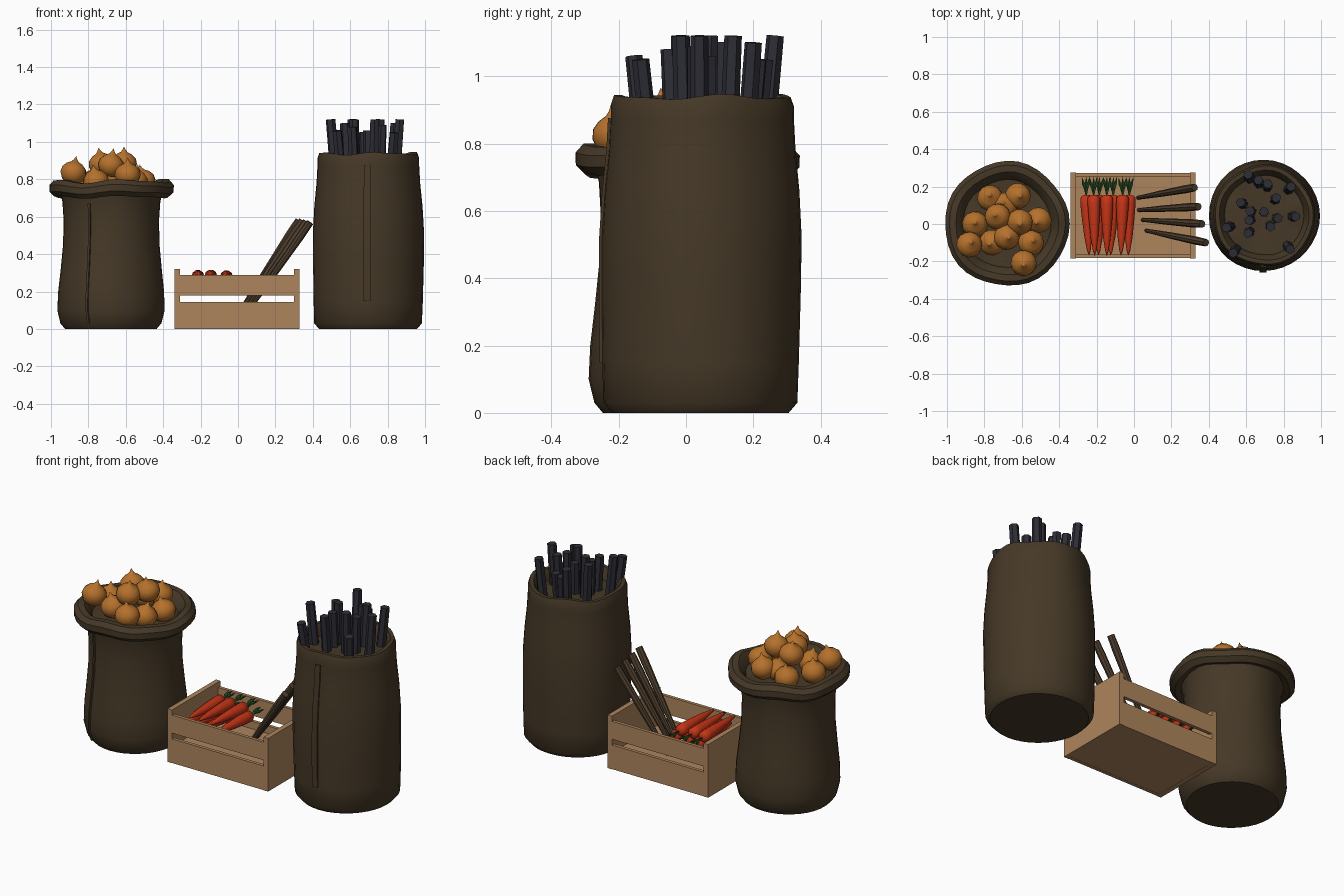
import bpy
import bmesh
from math import sin, cos, pi, radians
from mathutils import Vector

if "Cube" in bpy.data.objects:
    bpy.data.objects.remove(bpy.data.objects["Cube"])


def material(name, rgb):
    m = bpy.data.materials.new(name)
    m.use_nodes = True
    m.diffuse_color = (*rgb, 1)
    m.node_tree.nodes["Principled BSDF"].inputs["Base Color"].default_value = (*rgb, 1)
    return m


BURLAP = material("dark burlap", (0.060, 0.040, 0.020))
WOOD = material("crate wood", (0.42, 0.235, 0.11))
ONION = material("onion skin", (0.46, 0.165, 0.025))
CARROT = material("carrot orange", (0.56, 0.035, 0.008))
LEAF = material("leaf green", (0.025, 0.09, 0.022))
ROOT = material("root brown", (0.075, 0.048, 0.026))
COAL = material("charcoal", (0.026, 0.026, 0.036))


def finish(bm, name, mat, smooth=None):
    bmesh.ops.recalc_face_normals(bm, faces=bm.faces)
    mesh = bpy.data.meshes.new(name)
    bm.to_mesh(mesh)
    bm.free()
    mesh.materials.append(mat)
    ob = bpy.data.objects.new(name, mesh)
    bpy.context.scene.collection.objects.link(ob)
    if smooth:
        bpy.ops.object.select_all(action='DESELECT')
        ob.select_set(True)
        bpy.context.view_layer.objects.active = ob
        bpy.ops.object.shade_smooth_by_angle(angle=radians(smooth))
    return ob


def lathe(bm, profile, sides, place):
    """Revolve (radius, height) points; place(r, angle, h) gives the position."""
    rings = []
    for r, h in profile:
        if r == 0:
            rings.append([bm.verts.new(place(0, 0, h))])
        else:
            rings.append([bm.verts.new(place(r, 2 * pi * i / sides, h)) for i in range(sides)])
    for a, b in zip(rings, rings[1:]):
        for i in range(sides):
            j = (i + 1) % sides
            if len(a) == 1:
                bm.faces.new((a[0], b[i], b[j]))
            elif len(b) == 1:
                bm.faces.new((a[i], a[j], b[0]))
            else:
                bm.faces.new((a[i], a[j], b[j], b[i]))


def along(start, end):
    """Placement function that turns a lathe's axis from start towards end."""
    start = Vector(start)
    turn = (Vector(end) - start).to_track_quat('Z', 'Y')
    return lambda r, a, h: start + turn @ Vector((r * cos(a), r * sin(a), h))


def sack_place(cx, cy, top, wave):
    def place(r, a, h):
        k = (h / top) ** 3
        r2 = r * (1 + 0.008 * sin(3 * a + 4 * h) + 0.014 * k * sin(5 * a + 1))
        dz = wave * k * (sin(4 * a + 0.5) + 0.6 * sin(7 * a)) if h > top * 0.85 else 0
        return Vector((cx + r2 * cos(a), cy + r2 * sin(a), h + dz))
    return place


def sack(name, profile, place):
    bm = bmesh.new()
    lathe(bm, profile, 36, place)
    return finish(bm, name, BURLAP, 40)


def seam(name, profile, place, angle, width):
    """Raised strip that follows the sack's outer profile."""
    bm = bmesh.new()
    rows = []
    for r, h in profile:
        d = width / r / 2
        rows.append([bm.verts.new(place(r + e, angle + s * d, h))
                     for s, e in ((-1, -0.006), (-1, 0.008), (1, 0.008), (1, -0.006))])
    for a, b in zip(rows, rows[1:]):
        for i in range(3):
            bm.faces.new((a[i], a[i + 1], b[i + 1], b[i]))
    bm.faces.new(rows[0])
    bm.faces.new(rows[-1])
    finish(bm, name, BURLAP, 40)


# Onion sack with rolled rim
place_a = sack_place(-0.68, 0, 0.78, 0.008)
body_a = [(0.27, 0.03), (0.287, 0.10), (0.283, 0.2), (0.27, 0.32), (0.258, 0.45), (0.255, 0.58), (0.262, 0.68)]
rim_a = [(0.272, 0.715), (0.305, 0.705), (0.332, 0.73), (0.333, 0.765), (0.31, 0.79), (0.275, 0.79),
         (0.25, 0.765), (0.235, 0.735), (0, 0.735)]
sack("onion_sack", [(0, 0), (0.245, 0.0)] + body_a + rim_a, place_a)
seam("onion_sack_seam", body_a[:], place_a, radians(-116), 0.012)

# Charcoal sack with folded lip
place_b = sack_place(0.695, 0.045, 0.94, 0.006)
body_b = [(0.292, 0.15), (0.296, 0.35), (0.297, 0.52), (0.289, 0.66), (0.277, 0.78), (0.272, 0.87)]
rim_b = [(0.272, 0.91), (0.262, 0.938), (0.24, 0.938), (0.222, 0.91), (0.212, 0.875), (0, 0.875)]
sack("charcoal_sack", [(0, 0), (0.262, 0), (0.288, 0.03)] + body_b + rim_b, place_b)
seam("charcoal_sack_seam", body_b, place_b, radians(-91), 0.035)

# Onions heaped in the sack
bulb = [(0, -0.062), (0.03, -0.058), (0.057, -0.037), (0.07, -0.004), (0.064, 0.026),
        (0.043, 0.048), (0.02, 0.06), (0.009, 0.073), (0, 0.092)]
onions = [(-.77, .14, .79), (-.62, .15, .81), (-.51, .02, .79), (-.85, 0, .79), (-.88, -.11, .835),
          (-.76, -.1, .79), (-.59, -.21, .825), (-.55, -.1, .79), (-.73, .04, .88),
          (-.61, .01, .885), (-.68, -.07, .875), (-.69, .1, .8)]
bm = bmesh.new()
for i, p in enumerate(onions):
    tip = Vector(p) + Vector((0.2 * sin(i * 2.1), 0.2 * cos(i * 1.7), 1))
    lathe(bm, bulb, 14, along(p, tip))
finish(bm, "onions", ONION, 60)

# Charcoal sticks: x, y, top height
sticks = [(.61, .265, 1.12), (.665, .235, 1.05), (.715, .215, 1.05), (.84, .2, 1.10), (.57, .115, 1.10),
          (.62, .07, 1.12), (.615, .02, 1.08), (.695, .065, 1.06), (.76, .14, 1.12), (.865, .04, 1.12),
          (.495, -.02, 1.12), (.61, -.05, 1.08), (.73, -.015, 1.12), (.77, .03, 1.09),
          (.835, -.135, 1.05), (.53, -.155, 1.06)]
bm = bmesh.new()
for x, y, z in sticks:
    foot = (0.695 + (x - 0.695) * 0.88, 0.045 + (y - 0.045) * 0.88, 0.84)
    length = (Vector((x, y, z)) - Vector(foot)).length
    lathe(bm, [(0, 0), (0.028, 0), (0.026, length), (0, length)], 6, along(foot, (x, y, z)))
finish(bm, "charcoal_sticks", COAL)


# Slatted crate
def board(name, x0, x1, y0, y1, z0, z1):
    bm = bmesh.new()
    bmesh.ops.create_cube(bm, size=1)
    for v in bm.verts:
        v.co = Vector(((x0 + x1) / 2 + v.co.x * (x1 - x0), (y0 + y1) / 2 + v.co.y * (y1 - y0),
                       (z0 + z1) / 2 + v.co.z * (z1 - z0)))
    finish(bm, name, WOOD)


for side, x in (("right", -0.34), ("left", 0.30)):
    board("crate_end_" + side, x, x + 0.03, -0.185, 0.275, 0, 0.32)
for side, y in (("front", -0.183), ("back", 0.253)):
    board("crate_lower_slat_" + side, -0.31, 0.30, y, y + 0.02, 0, 0.145)
    board("crate_upper_slat_" + side, -0.31, 0.30, y, y + 0.02, 0.18, 0.288)
board("crate_floor", -0.31, 0.30, -0.163, 0.253, 0.001, 0.1)

# Carrots in two layers, with leaf tufts
carrots = [(-.255, -.24, .235), (-.185, -.19, .235), (-.11, -.125, .235), (-.025, -.03, .235),
           (-.215, -.21, .28), (-.145, -.145, .282), (-.06, -.07, .278)]
root = [(0, 0), (0.02, 0.002), (0.033, 0.014), (0.034, 0.05), (0.029, 0.13), (0.02, 0.23), (0.009, 0.3), (0, 0.325)]
bm, leaves = bmesh.new(), bmesh.new()
for i, (head, tip, z) in enumerate(carrots):
    top = Vector((head, 0.155, z))
    lathe(bm, root, 10, along(top, (tip, -0.17, z + 0.012)))
    for k in (-1, 0, 1):
        end = top + Vector((0.018 * k, 0.085 + 0.012 * sin(i * 3 + k), 0.012 - 0.008 * abs(k)))
        lathe(leaves, [(0, -0.005), (0.004, 0), (0.005, 0.04), (0.009, 0.06), (0.004, 0.08), (0, 0.1)], 5,
              along(top, end))
finish(bm, "carrots", CARROT, 50)
finish(leaves, "carrot_leaves", LEAF, 50)

# Long brown roots leaning out of the crate
bm = bmesh.new()
for foot, end in (((.02, .14, .11), (.325, .195, .58)), ((.025, .075, .11), (.345, .093, .58)),
                  ((.045, .022, .11), (.365, 0, .575)), ((.065, -.035, .11), (.385, -.1, .57))):
    length = (Vector(end) - Vector(foot)).length
    lathe(bm, [(0, 0), (0.010, 0), (0.017, length * 0.4), (0.022, length * 0.85), (0.020, length), (0, length)],
          8, along(foot, end))
finish(bm, "long_roots", ROOT, 40)
